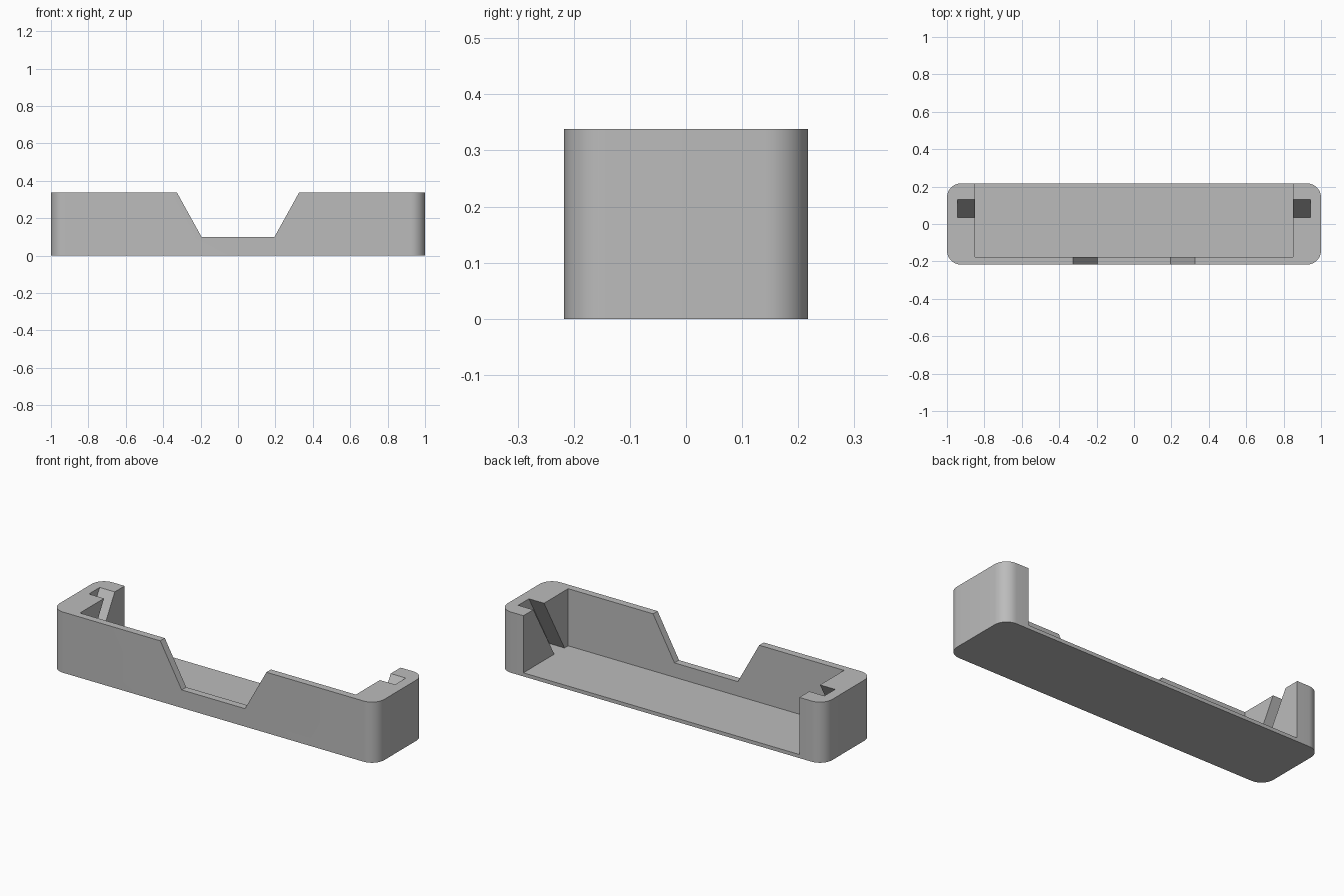
import bpy, bmesh
from math import cos, sin, pi, radians
from mathutils import Vector

cube = bpy.data.objects.get("Cube")
if cube:
    bpy.data.objects.remove(cube, do_unlink=True)

W, D, H = 1.0, 0.217, 0.338      # half width, half depth, height
FLOOR, RIM, INNER = 0.02, -0.177, 0.85

grey = bpy.data.materials.new("plain grey")
grey.use_nodes = True
colour = (0.5, 0.5, 0.5, 1)
grey.diffuse_color = colour
grey.node_tree.nodes["Principled BSDF"].inputs["Base Color"].default_value = colour


def prism(name, points, offset):
    """Extrude a closed outline of 3D points along an offset."""
    bm = bmesh.new()
    face = bm.faces.new([bm.verts.new(p) for p in points])
    moved = bmesh.ops.extrude_face_region(bm, geom=[face])["geom"]
    verts = [v for v in moved if isinstance(v, bmesh.types.BMVert)]
    bmesh.ops.translate(bm, verts=verts, vec=Vector(offset))
    bmesh.ops.recalc_face_normals(bm, faces=bm.faces)
    mesh = bpy.data.meshes.new(name)
    bm.to_mesh(mesh)
    bm.free()
    mesh.materials.append(grey)
    obj = bpy.data.objects.new(name, mesh)
    bpy.context.collection.objects.link(obj)
    return obj


# Rounded block
radius, steps = 0.075, 10
outline = []
for quarter, (sx, sy) in enumerate([(1, 1), (-1, 1), (-1, -1), (1, -1)]):
    for i in range(steps + 1):
        a = (quarter + i / steps) * pi / 2
        outline.append((sx * (W - radius) + radius * cos(a),
                        sy * (D - radius) + radius * sin(a), 0))
tray = prism("tray", outline, (0, 0, H))

# Cavity, open at the top and back
cavity = [(-INNER, RIM, FLOOR), (INNER, RIM, FLOOR), (INNER, D + 0.1, FLOOR), (-INNER, D + 0.1, FLOOR)]
cutters = [prism("cavity_cutter", cavity, (0, 0, 0.5))]

# Sloping opening in the front wall
notch = [(-0.195, 0.1), (0.195, 0.1), (0.327, H), (0.327, 0.5), (-0.327, 0.5), (-0.327, H)]
cutters.append(prism("front_opening_cutter", [(x, -0.3, z) for x, z in notch], (0, 0.2, 0)))

# Slanted groove with a chamfered mouth in each end block
groove = [(-0.145, FLOOR), (-0.055, FLOOR), (0.11, 0.305), (0.13, H), (0.13, 0.4), (0.035, 0.4), (0.035, H)]
for side, label in ((1, "left"), (-1, "right")):
    points = [(side * 0.8, y, z) for y, z in groove]
    cutters.append(prism(label + "_groove_cutter", points, (side * 0.143, 0, 0)))

bpy.context.view_layer.objects.active = tray
for obj in bpy.context.selected_objects:
    obj.select_set(False)
tray.select_set(True)
for cutter in cutters:
    mod = tray.modifiers.new("cut", "BOOLEAN")
    mod.operation, mod.solver, mod.object = "DIFFERENCE", "EXACT", cutter
    bpy.ops.object.modifier_apply(modifier=mod.name)
    bpy.data.objects.remove(cutter, do_unlink=True)

bpy.ops.object.shade_smooth_by_angle(angle=radians(20))
